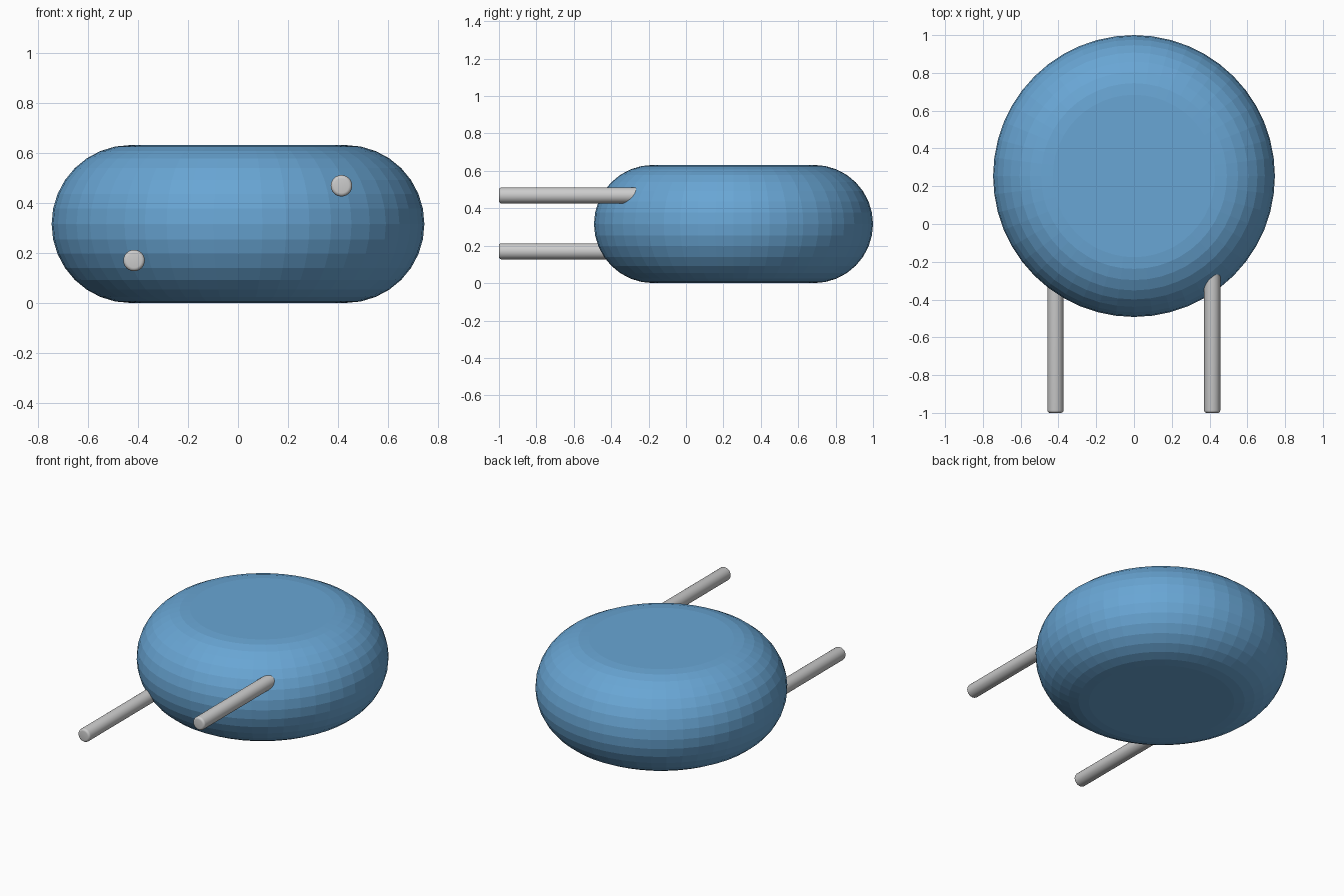
import bpy, bmesh
from math import sin, cos, pi
from mathutils import Vector, Matrix

if "Cube" in bpy.data.objects:
    bpy.data.objects.remove(bpy.data.objects["Cube"])


def lathe(name, profile, sides, matrix, material=None):
    """Spin a closed (radius, height) profile around z, then place it."""
    bm = bmesh.new()
    rings = []
    for r, h in profile:
        rings.append([bm.verts.new((r * cos(2 * pi * i / sides), r * sin(2 * pi * i / sides), h))
                      for i in range(sides)])
    for a, b in zip(rings, rings[1:]):
        for i in range(sides):
            j = (i + 1) % sides
            bm.faces.new((a[i], a[j], b[j], b[i]))
    bm.faces.new(rings[0][::-1])
    bm.faces.new(rings[-1])
    bm.transform(matrix)
    bmesh.ops.recalc_face_normals(bm, faces=bm.faces)
    mesh = bpy.data.meshes.new(name)
    bm.to_mesh(mesh)
    bm.free()
    obj = bpy.data.objects.new(name, mesh)
    bpy.context.collection.objects.link(obj)
    if material:
        mesh.materials.append(material)
    return obj


blue = bpy.data.materials.new("blue_coating")
blue.diffuse_color = (0.14, 0.38, 0.66, 1)
blue.use_nodes = True
blue.node_tree.nodes["Principled BSDF"].inputs["Base Color"].default_value = blue.diffuse_color

# Disc body with a fully rounded rim
R, H, STEPS = 0.746, 0.632, 16
rim = H / 2
profile = [(R - rim + rim * cos(a), rim + rim * sin(a))
           for a in (-pi / 2 + pi * k / STEPS for k in range(STEPS + 1))]
lathe("disc_body", profile, 48, Matrix.Translation((0, 1 - R, 0)), blue)

# Two straight wire leads, staggered in height, with rounded tips
LEAD_R, LEAD_LEN, TIP = 0.043, 1.1, 0.014
tip = [(LEAD_R - TIP + TIP * sin(a), LEAD_LEN - TIP + TIP * cos(a))
       for a in (pi / 2 * (1 - k / 4) for k in range(5))]
for name, x, z in (("left_lead", -0.416, 0.17), ("right_lead", 0.414, 0.469)):
    place = Matrix.Translation((x, LEAD_LEN - 1, z)) @ Matrix.Rotation(pi / 2, 4, 'X')
    lead = lathe(name, [(LEAD_R, 0)] + tip, 24, place)
    bpy.context.view_layer.objects.active = lead
    bpy.ops.object.select_all(action='DESELECT')
    lead.select_set(True)
    bpy.ops.object.shade_smooth_by_angle()
